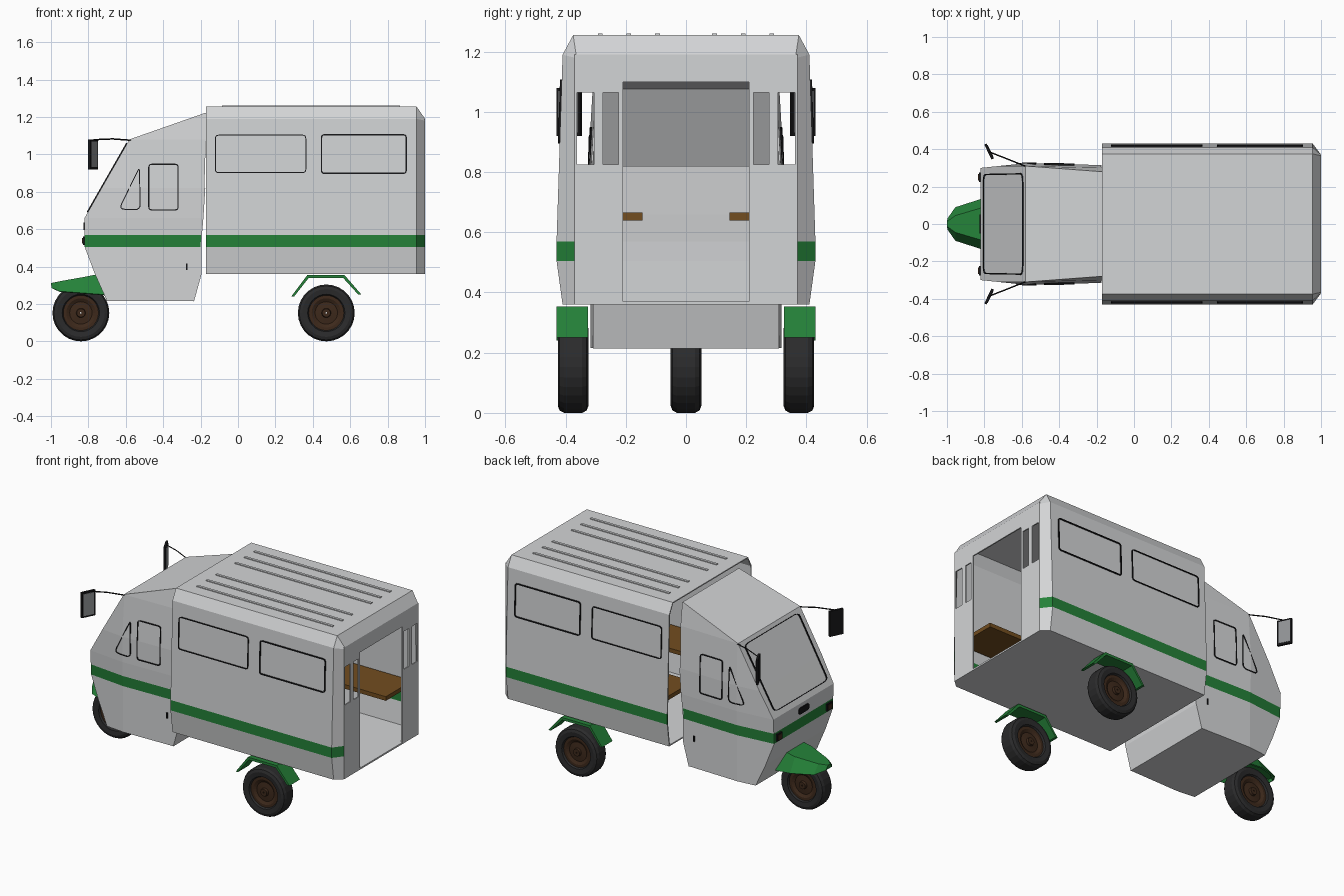
import bpy, bmesh, math
from mathutils import Vector, Matrix

if "Cube" in bpy.data.objects:
    bpy.data.objects.remove(bpy.data.objects["Cube"])

def mat(name, rgb):
    m = bpy.data.materials.new(name)
    m.diffuse_color = (*rgb, 1)
    m.use_nodes = True
    m.node_tree.nodes["Principled BSDF"].inputs["Base Color"].default_value = m.diffuse_color
    return m

BODY = mat("light grey paint", (0.65, 0.66, 0.67))
GREEN = mat("green paint", (0.018, 0.22, 0.04))
WOOD = mat("bench wood", (0.17, 0.075, 0.014))
HUB = mat("dark brown hub", (0.047, 0.022, 0.011))
TYRE = mat("tyre rubber", (0.024, 0.024, 0.025))
BLACK = mat("black trim", (0.008, 0.008, 0.009))
GLASS = mat("mirror grey", (0.28, 0.29, 0.30))

def make(name, verts, faces, mats, rule=None, thick=0):
    """Mesh object; rule(face centre) picks the material slot."""
    bm = bmesh.new()
    vs = [bm.verts.new(v) for v in verts]
    for f in faces:
        bm.faces.new([vs[i] for i in f])
    bmesh.ops.recalc_face_normals(bm, faces=bm.faces)
    if rule:
        for f in bm.faces:
            f.material_index = rule(f.calc_center_median())
    me = bpy.data.meshes.new(name)
    bm.to_mesh(me)
    bm.free()
    for m in mats:
        me.materials.append(m)
    ob = bpy.data.objects.new(name, me)
    bpy.context.collection.objects.link(ob)
    if thick:
        s = ob.modifiers.new("thickness", 'SOLIDIFY')
        s.thickness = thick
    return ob

def grid_faces(nr, nc, wrap_r=False, wrap_c=False):
    return [(i * nc + j, i * nc + (j + 1) % nc,
             (i + 1) % nr * nc + (j + 1) % nc, (i + 1) % nr * nc + j)
            for i in range(nr if wrap_r else nr - 1)
            for j in range(nc if wrap_c else nc - 1)]

def box(name, centre, size, m, rot=0):
    M = Matrix.Translation(centre) @ Matrix.Rotation(rot, 4, 'Z')
    v = [M @ Vector((a * size[0] / 2, b * size[1] / 2, c * size[2] / 2))
         for a in (-1, 1) for b in (-1, 1) for c in (-1, 1)]
    f = [(0, 1, 3, 2), (4, 5, 7, 6), (0, 1, 5, 4), (2, 3, 7, 6), (0, 2, 6, 4), (1, 3, 7, 5)]
    return make(name, v, f, [m])

def prism(name, lo, hi, m):
    n = len(lo)
    f = [tuple(range(n)), tuple(range(n, 2 * n))]
    f += [(i, (i + 1) % n, n + (i + 1) % n, n + i) for i in range(n)]
    return make(name, lo + hi, f, [m])

def rounded(corners, r, n=4):
    pts, k = [], len(corners)
    for i in range(k):
        p, c, q = (Vector(corners[(i + d) % k]) for d in (-1, 0, 1))
        a, b = c + (p - c).normalized() * r, c + (q - c).normalized() * r
        for t in (j / n for j in range(n + 1)):
            pts.append(a * (1 - t) ** 2 + c * 2 * t * (1 - t) + b * t * t)
    return pts

def rect(x0, x1, z0, z1):
    return [(x0, z0), (x1, z0), (x1, z1), (x0, z1)]

def frame(name, corners, r, w, place):
    """Thin seal around a window; place(u, v, out) puts it on the wall."""
    o = rounded(corners, r)
    k = len(o)
    inner = []
    for i in range(k):
        t = (o[(i + 1) % k] - o[i - 1]).normalized()
        inner.append(o[i] + Vector((-t.y, t.x)) * w)
    rows = [(o, -0.002), (o, 0.006), (inner, 0.006), (inner, -0.002)]
    v = [place(p.x, p.y, h) for pts, h in rows for p in pts]
    make(name, v, grid_faces(4, k, True, True), [BLACK])

def interp(tab, z):
    for (a, p), (b, q) in zip(tab, tab[1:]):
        if z <= b:
            return p + (q - p) * (z - a) / (b - a)
    return tab[-1][1]

stripe = lambda c: int(0.505 < c.z < 0.57 and c.x < 0.99)

# rear body shell: side walls, roof, bevelled back corners
half = [(0.41, 0.36), (0.43, 0.505), (0.43, 0.57), (0.41, 1.19), (0.375, 1.255)]
back = [(0.37, 0.36), (0.37, 0.505), (0.37, 0.57), (0.37, 1.18), (0.365, 1.19)]
verts = []
for x, h in ((-0.17, half), (0.955, half), (1.0, back)):
    verts += [(x, y, z) for y, z in h] + [(x, -y, z) for y, z in reversed(h)]
make("rear_body_shell", verts, grid_faces(3, 10), [BODY, GREEN], stripe, 0.008)

# back wall with open doorway and four narrow window openings
ys = [0.21, 0.225, 0.275, 0.305, 0.362, 0.37]
ys = [-y for y in reversed(ys)] + ys
zs = [0.36, 0.37, 0.825, 1.065, 1.10, 1.19]
verts = [(1.0, y, z) for z in zs for y in ys]
def solid(f):
    y = abs(sum(verts[i][1] for i in f) / 4)
    z = sum(verts[i][2] for i in f) / 4
    door = y < 0.21 and 0.37 < z < 1.10
    window = (0.225 < y < 0.275 or 0.305 < y < 0.362) and 0.825 < z < 1.065
    return not (door or window)
make("back_wall", verts, [f for f in grid_faces(6, 12) if solid(f)], [BODY], None, 0.008)

# floor
plan = [(-0.17, -0.41), (0.955, -0.41), (1.0, -0.37), (1.0, 0.37), (0.955, 0.41), (-0.17, 0.41)]
prism("rear_floor", [(x, y, 0.36) for x, y in plan], [(x, y, 0.368) for x, y in plan], BODY)

# roof ribs
for i, y in enumerate((-0.285, -0.19, -0.095, 0.095, 0.19, 0.285)):
    box(f"roof_rib_{i}", (0.39, y, 1.256), (0.95, 0.016, 0.008), BODY)

# cab: stacked levels of (z, front x, rear x)
width = [(0.215, 0.318), (0.505, 0.318), (0.66, 0.325), (0.82, 0.325), (1.08, 0.31), (1.22, 0.29)]
clamp = lambda t: max(0, min(1, t))
def cab_w(x, z):
    return interp(width, z) - 0.025 * clamp((-0.58 - x) / 0.24) - 0.01 * clamp((x + 0.58) / 0.41)
levels = [(0.215, -0.70, -0.24), (0.36, -0.765, -0.20), (0.505, -0.82, -0.20), (0.57, -0.82, -0.198),
          (0.66, -0.82, -0.19), (0.82, -0.729, -0.18), (1.08, -0.58, -0.172), (1.22, -0.18, -0.17)]
verts = []
for z, xf, xr in levels:
    xs = [xr, max(-0.58, xf + 0.004), xf]
    verts += [(x, cab_w(x, z), z) for x in xs] + [(x, -cab_w(x, z), z) for x in reversed(xs)]
faces = grid_faces(8, 6) + [tuple(range(6)), tuple(range(42, 48))]
make("cab_shell", verts, faces, [BODY, GREEN], stripe, 0.006)
make("cab_rear_wall", verts, [(i * 6, i * 6 + 5, i * 6 + 11, i * 6 + 6) for i in range(5)], [BODY], None, 0.005)

# windscreen seal, nose plate
def on_screen(u, t, out):
    return (-0.82 + 0.24 * t - 0.868 * out, u, 0.66 + 0.42 * t + 0.496 * out)
o = [(-0.268, 0.07), (0.268, 0.07), (0.272, 0.95), (-0.272, 0.95)]
frame("windscreen_seal", o, 0.05, 0.007, on_screen)
o = rounded(rect(-0.05, 0.05, 0.595, 0.635), 0.015)
prism("nose_plate", [(-0.818, p.x, p.y) for p in o], [(-0.826, p.x, p.y) for p in o], BLACK)

# tyre and rim, turned around the axle
def lathe(name, prof, cx, cy, m, n=28):
    v = [(cx + r * math.cos(a), cy + y, 0.152 + r * math.sin(a))
         for a in (2 * math.pi * i / n for i in range(n)) for r, y in prof]
    return make(name, v, grid_faces(n, len(prof), True, True), [m])
side = [(0.092, -0.032), (0.10, -0.047), (0.128, -0.051), (0.144, -0.045), (0.152, -0.03)]
tyre = side + [(r, -y) for r, y in reversed(side)]
side = [(0.004, -0.044), (0.022, -0.044), (0.025, -0.03), (0.06, -0.026), (0.078, -0.036), (0.094, -0.036)]
rim = side + [(r, -y) for r, y in reversed(side)]
for nm, cx, cy in (("front", -0.84, 0), ("rear_left", 0.472, 0.375), ("rear_right", 0.472, -0.375)):
    lathe(nm + "_tyre", tyre, cx, cy, TYRE)
    lathe(nm + "_rim", rim, cx, cy, HUB)

# front mudguard: ridged shape, mirrored
edge = [(-0.997, 0.03, 0.285), (-0.955, 0.09, 0.268), (-0.82, 0.133, 0.258), (-0.715, 0.133, 0.25)]
ridge = [(-1.0, 0.012, 0.312), (-0.955, 0.045, 0.321), (-0.82, 0.085, 0.345), (-0.755, 0.085, 0.358)]
verts = []
for e, r in zip(edge, ridge):
    verts += [e, r, (r[0], -r[1], r[2]), (e[0], -e[1], e[2])]
make("front_mudguard", verts, grid_faces(4, 4) + [(0, 1, 2, 3)], [GREEN], None, 0.008)

for s, nm in ((1, "left"), (-1, "right")):
    # side window seals
    def on_body(x, z, out):
        return (x, s * (0.43 - 0.02 * (z - 0.57) / 0.62 + out), z)
    def on_cab(x, z, out):
        return (x, s * (cab_w(x, z) + out * 0.8), z)
    frame(nm + "_window_seal_a", rect(-0.123, 0.365, 0.90, 1.105), 0.02, 0.005, on_body)
    frame(nm + "_window_seal_b", rect(0.443, 0.903, 0.895, 1.108), 0.02, 0.007, on_body)
    frame(nm + "_door_window_seal", rect(-0.48, -0.317, 0.70, 0.95), 0.02, 0.006, on_cab)
    frame(nm + "_quarter_window_seal", [(-0.64, 0.705), (-0.52, 0.70), (-0.525, 0.94)], 0.035, 0.005, on_cab)
    box(nm + "_door_handle", (-0.275, s * 0.312, 0.40), (0.008, 0.012, 0.035), BLACK)

    # bench
    box(nm + "_bench", (0.39, s * 0.278, 0.652), (1.08, 0.266, 0.026), WOOD)

    # rear mudguard
    prof = [(0.285, 0.24), (0.37, 0.354), (0.57, 0.354), (0.66, 0.25)]
    low = [(0.30, 0.24), (0.377, 0.338), (0.563, 0.338), (0.643, 0.25)]
    loop = prof + low[::-1]
    v = [(x, s * y, z) for y in (0.325, 0.43) for x, z in loop]
    f = [(i, (i + 1) % 8, 8 + (i + 1) % 8, 8 + i) for i in range(8)]
    f += [(b + i, b + i + 1, b + 6 - i, b + 7 - i) for b in (0, 8) for i in range(3)]
    make(nm + "_rear_mudguard", v, f, [GREEN])

    # front lamp
    box(nm + "_lamp_housing", (-0.822, s * 0.25, 0.537), (0.016, 0.05, 0.045), BLACK)
    box(nm + "_lamp", (-0.83, s * 0.25, 0.537), (0.006, 0.036, 0.03), HUB)

    # mirror: head, glass and arm
    rot = s * 0.46
    c = Vector((-0.775, s * 0.388, 1.0))
    box(nm + "_mirror_head", c, (0.014, 0.088, 0.16), BLACK, rot)
    n = Vector((math.cos(rot), math.sin(rot), 0))
    box(nm + "_mirror_glass", c + n * 0.008, (0.003, 0.07, 0.138), GLASS, rot)
    a, b = Vector((-0.57, s * 0.305, 1.075)), Vector((-0.772, s * 0.385, 1.078))
    mid = (a + b) / 2 + Vector((0, 0, 0.006))
    v = [p + Vector(d) * 0.004 for p in (a, mid, b)
         for d in ((0, 1, 0), (0, 0, 1), (0, -1, 0), (0, 0, -1))]
    make(nm + "_mirror_arm", v, grid_faces(3, 4, False, True) + [(0, 1, 2, 3), (8, 9, 10, 11)], [BLACK])
